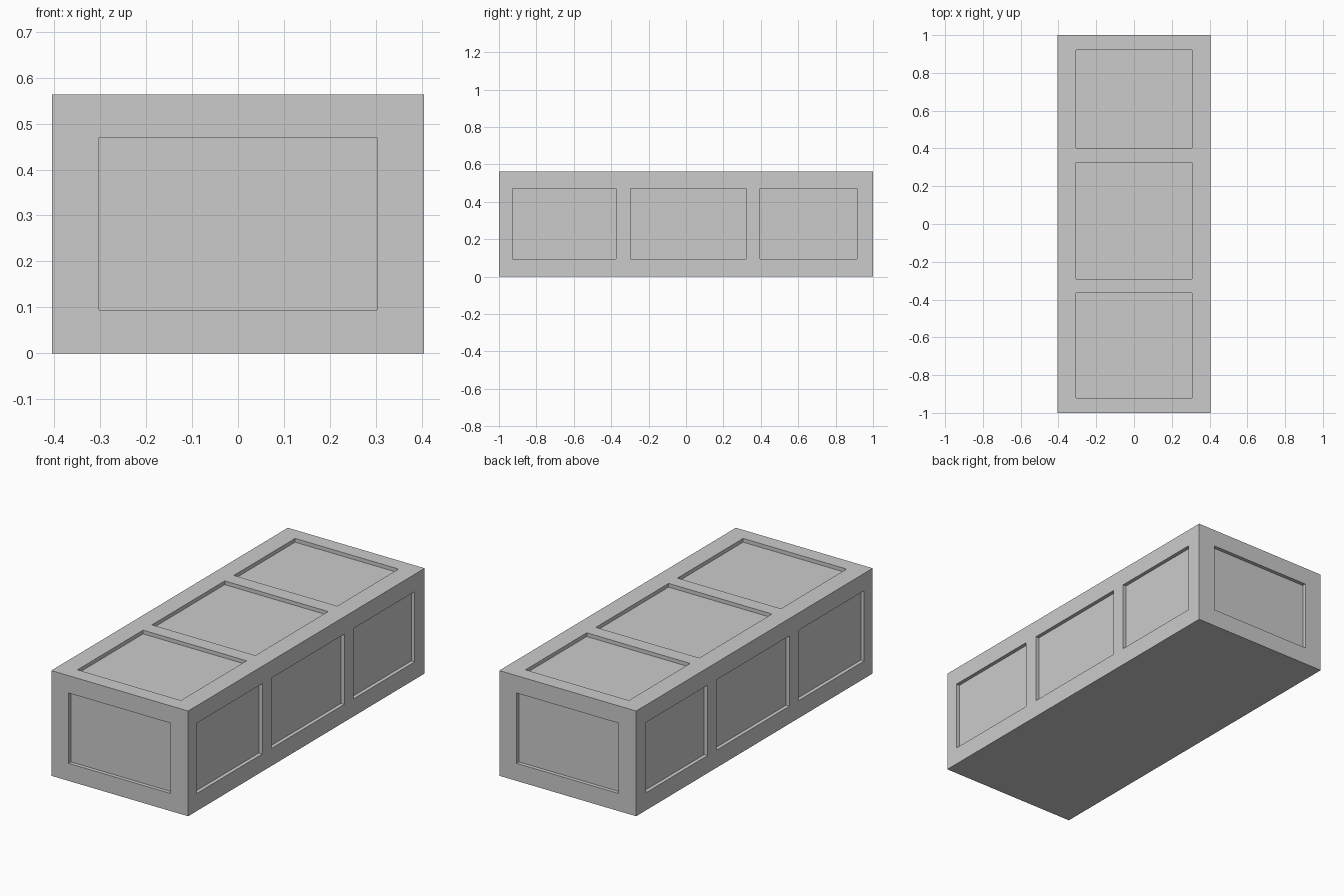
import bpy, bmesh
from mathutils import Matrix, Vector

if "Cube" in bpy.data.objects:
    bpy.data.objects.remove(bpy.data.objects["Cube"])

HX, HY, H = 0.405, 1.0, 0.563   # half width, half length, height
D = 0.02                        # panel recess depth
OUT = 0.05                      # cutter overshoot outside the body


def add_box(bm, lo, hi):
    lo, hi = Vector(lo), Vector(hi)
    m = Matrix.Translation((lo + hi) / 2) @ Matrix.Diagonal((*(hi - lo), 1))
    bmesh.ops.create_cube(bm, size=1, matrix=m)


def make_object(name, bm):
    mesh = bpy.data.meshes.new(name)
    bm.to_mesh(mesh)
    bm.free()
    ob = bpy.data.objects.new(name, mesh)
    bpy.context.collection.objects.link(ob)
    return ob


# Main body
bm = bmesh.new()
add_box(bm, (-HX, -HY, 0), (HX, HY, H))
body = make_object("panelled_box", bm)

# Recess cutters, all in one mesh
bm = bmesh.new()
z0, z1 = 0.094, 0.47
for y0, y1 in ((-0.92, -0.365), (-0.29, 0.325), (0.402, 0.92)):      # lid panels
    add_box(bm, (-0.306, y0, H - D), (0.306, y1, H + OUT))
for y0, y1 in ((-0.928, -0.373), (-0.297, 0.32), (0.396, 0.915)):    # side panels
    add_box(bm, (HX - D, y0, z0), (HX + OUT, y1, z1))
    add_box(bm, (-HX - OUT, y0, z0), (-HX + D, y1, z1))
for y0, y1 in ((-HY - OUT, -HY + D), (HY - D, HY + OUT)):            # end panels
    add_box(bm, (-0.302, y0, z0), (0.302, y1, z1))
cutter = make_object("panel_cutter", bm)
cutter.hide_render = True

# Cut the recessed panels, then discard the cutter
mod = body.modifiers.new("panels", 'BOOLEAN')
mod.operation = 'DIFFERENCE'
mod.solver = 'EXACT'
mod.object = cutter
bpy.context.view_layer.objects.active = body
body.select_set(True)
bpy.ops.object.modifier_apply(modifier=mod.name)
bpy.data.objects.remove(cutter)
